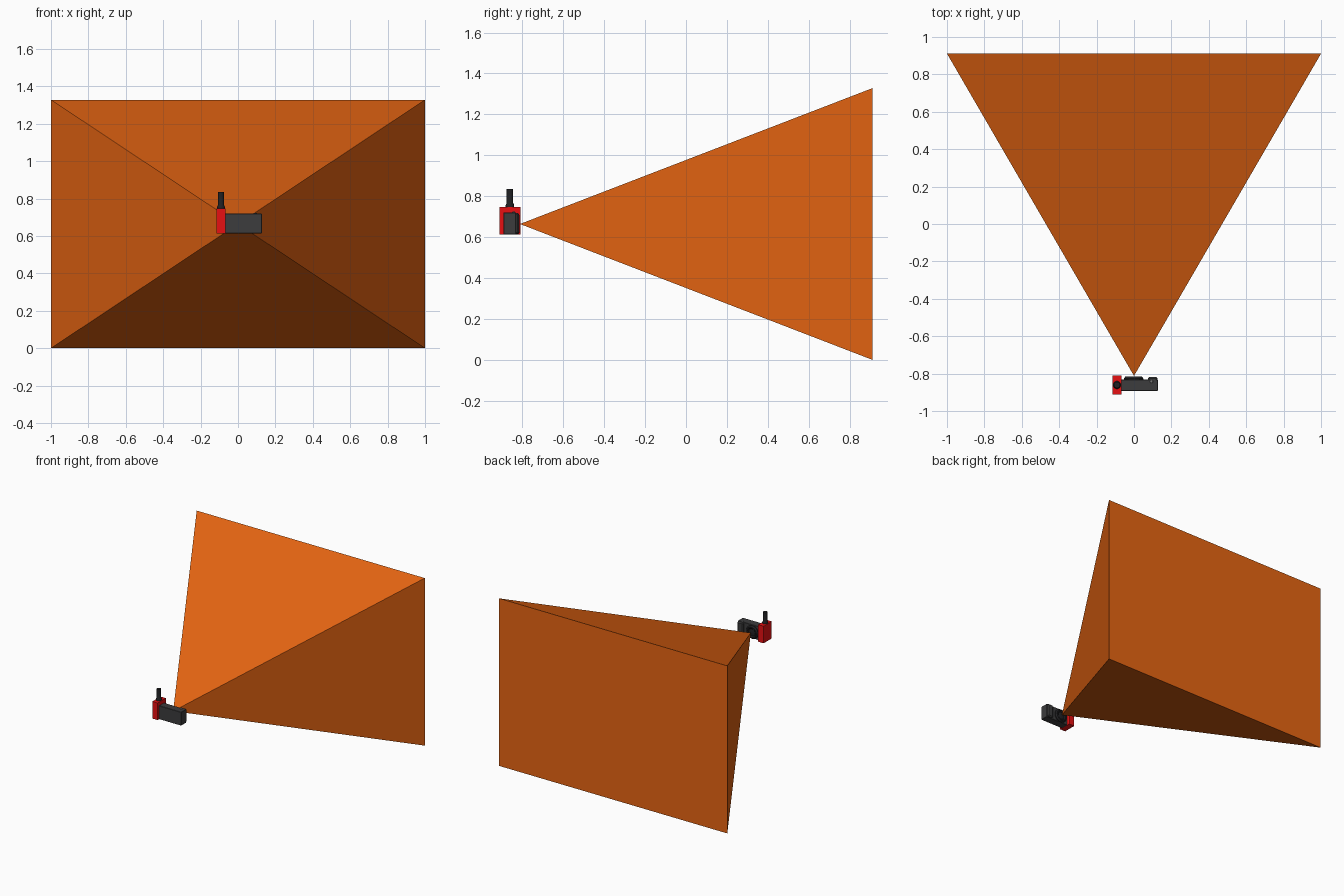
import bpy, bmesh
from math import pi, radians

if "Cube" in bpy.data.objects:
    bpy.data.objects.remove(bpy.data.objects["Cube"])


def material(name, rgb):
    m = bpy.data.materials.new(name)
    m.diffuse_color = (*rgb, 1)
    m.use_nodes = True
    m.node_tree.nodes["Principled BSDF"].inputs["Base Color"].default_value = m.diffuse_color
    return m


ORANGE = material("orange", (0.8, 0.13, 0.006))
RED = material("red", (0.8, 0.005, 0.006))
DARK = material("dark_grey", (0.045, 0.045, 0.047))
BLACK = material("near_black", (0.015, 0.015, 0.017))
GREY = material("mid_grey", (0.2, 0.2, 0.2))


def box(name, x, y, z, mat, bevel=0.0):
    """Box from (min, max) ranges, optionally chamfered."""
    bpy.ops.mesh.primitive_cube_add(
        size=1, location=[(a + b) / 2 for a, b in (x, y, z)])
    ob = bpy.context.object
    ob.name = name
    ob.scale = [b - a for a, b in (x, y, z)]
    bpy.ops.object.transform_apply(location=False, rotation=False, scale=True)
    ob.data.materials.append(mat)
    if bevel:
        mod = ob.modifiers.new("chamfer", 'BEVEL')
        mod.width, mod.segments = bevel, 1
    return ob


def lathe(name, profile, origin, mat, rot=(0, 0, 0), n=32):
    """Solid of revolution about local z; profile is (radius, height) pairs."""
    bm = bmesh.new()
    rings = []
    for r, h in profile:
        ring = bmesh.ops.create_circle(bm, segments=n, radius=r)["verts"]
        for v in ring:
            v.co.z = h
        rings.append(ring)
    for a, b in zip(rings, rings[1:]):
        for i in range(n):
            j = (i + 1) % n
            bm.faces.new((a[i], a[j], b[j], b[i]))
    bm.faces.new(rings[0])
    bm.faces.new(rings[-1])
    bmesh.ops.recalc_face_normals(bm, faces=bm.faces)
    me = bpy.data.meshes.new(name)
    bm.to_mesh(me)
    bm.free()
    ob = bpy.data.objects.new(name, me)
    bpy.context.collection.objects.link(ob)
    ob.location, ob.rotation_euler = origin, rot
    me.materials.append(mat)
    bpy.ops.object.select_all(action='DESELECT')
    ob.select_set(True)
    bpy.context.view_layer.objects.active = ob
    bpy.ops.object.shade_smooth_by_angle(angle=radians(30))
    return ob


# Field of view pyramid, apex at the lens
bm = bmesh.new()
apex = bm.verts.new((0, -0.812, 0.664))
far = [bm.verts.new((x, 0.911, z))
       for x, z in ((-1, 0), (1, 0), (1, 1.328), (-1, 1.328))]
bm.faces.new(far)
for i in range(4):
    bm.faces.new((far[i], apex, far[(i + 1) % 4]))
bmesh.ops.recalc_face_normals(bm, faces=bm.faces)
mesh = bpy.data.meshes.new("view_pyramid")
bm.to_mesh(mesh)
bm.free()
mesh.materials.append(ORANGE)
bpy.context.collection.objects.link(bpy.data.objects.new("view_pyramid", mesh))

# Camera body with a finger grip on the lens side
box("camera_body", (-0.068, 0.127), (-0.893, -0.832), (0.613, 0.72), DARK, 0.002)
box("finger_grip", (0.075, 0.125), (-0.85, -0.817), (0.615, 0.719), DARK, 0.008)

# Lens barrel with a recessed glass, facing +y
lathe("lens", [(0.052, 0), (0.052, 0.008), (0.044, 0.019), (0.036, 0.019),
               (0.028, 0.012), (0.012, 0.015)],
      (-0.002, -0.834, 0.664), BLACK, (-pi / 2, 0, 0))

# Shutter button
lathe("shutter_button", [(0.009, 0), (0.009, 0.004), (0.007, 0.006)],
      (0.093, -0.842, 0.718), GREY, n=20)

# Red side module and its antenna
box("side_module", (-0.114, -0.067), (-0.911, -0.809), (0.613, 0.748), RED)
lathe("antenna", [(0.021, 0), (0.021, 0.009), (0.016, 0.02), (0.016, 0.089)],
      (-0.091, -0.861, 0.747), BLACK, n=24)
